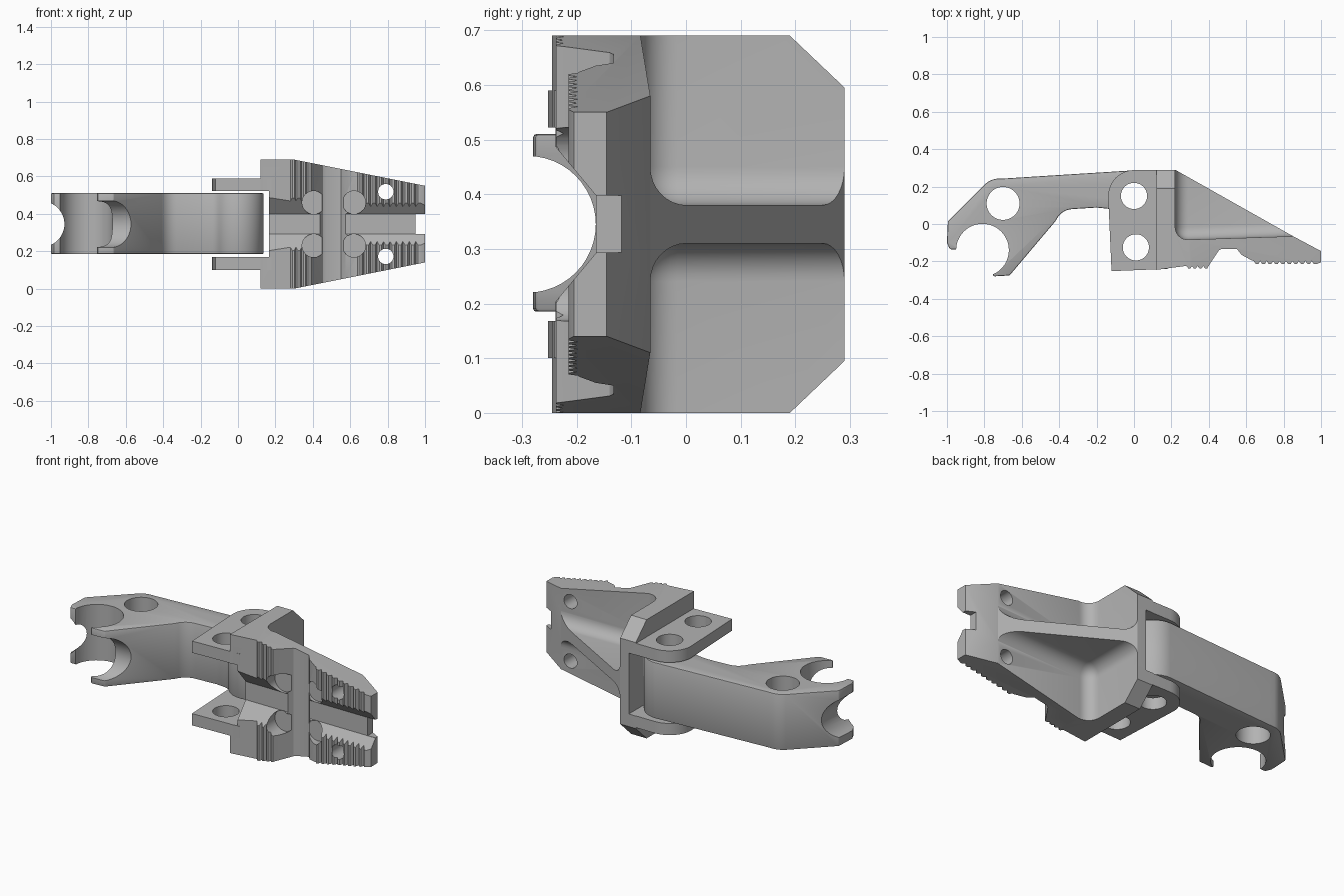
import bpy, bmesh, math
from mathutils import Vector

if "Cube" in bpy.data.objects:
    bpy.data.objects.remove(bpy.data.objects["Cube"])

MID = 0.345  # mirror plane height

grey = bpy.data.materials.new("plain_grey")
grey.use_nodes = True
grey.diffuse_color = (0.45, 0.45, 0.45, 1)
grey.node_tree.nodes["Principled BSDF"].inputs["Base Color"].default_value = grey.diffuse_color


def prism(name, pts, lo, hi, axis="z"):
    """Extrude a 2D outline along an axis: z takes (x, y), y takes (x, z), x takes (y, z)."""
    place = {"z": lambda u, v, w: (u, v, w),
             "y": lambda u, v, w: (u, w, v),
             "x": lambda u, v, w: (w, u, v)}[axis]
    bm = bmesh.new()
    face = bm.faces.new([bm.verts.new(place(u, v, lo)) for u, v in pts])
    new = bmesh.ops.extrude_face_region(bm, geom=[face])["geom"]
    shift = Vector(place(0, 0, hi - lo))
    bmesh.ops.translate(bm, vec=shift, verts=[g for g in new if isinstance(g, bmesh.types.BMVert)])
    bmesh.ops.recalc_face_normals(bm, faces=bm.faces)
    mesh = bpy.data.meshes.new(name)
    bm.to_mesh(mesh)
    bm.free()
    obj = bpy.data.objects.new(name, mesh)
    bpy.context.collection.objects.link(obj)
    mesh.materials.append(grey)
    return obj


def arc(cx, cy, r, start, end, n=12):
    angles = [math.radians(start + (end - start) * i / n) for i in range(n + 1)]
    return [(cx + r * math.cos(a), cy + r * math.sin(a)) for a in angles]


def rod(cx, cy, r, lo, hi, axis="z"):
    return prism("cutter", arc(cx, cy, r, 0, 360 - 7.5, 47), lo, hi, axis)


def flip(pts):
    return [(u, 2 * MID - v) for u, v in pts]


def bake(obj):
    mesh = bpy.data.meshes.new_from_object(obj.evaluated_get(bpy.context.evaluated_depsgraph_get()))
    obj.modifiers.clear()
    obj.data = mesh


def combine(obj, other, operation="DIFFERENCE"):
    mod = obj.modifiers.new("cut", "BOOLEAN")
    mod.operation, mod.solver, mod.object = operation, "EXACT", other
    bake(obj)
    bpy.data.objects.remove(other)


def soften(obj, width, segments):
    mod = obj.modifiers.new("round", "BEVEL")
    mod.width, mod.segments, mod.limit_method = width, segments, "ANGLE"
    bake(obj)


def teeth(x0, x1, y, depth, count):
    step = (x1 - x0) / count
    pts = []
    for i in range(count):
        x = x0 + i * step
        pts += [(x, y + depth), (x + step * 0.35, y), (x + step * 0.7, y)]
    return pts


# Arm: swept outline with a rounded pivot end and a hooked tip
arm = prism("arm", [(-0.75, -0.28), (-0.665, -0.275), (-0.42, 0.015)]
            + arc(-0.325, -0.02, 0.1, 145, 92, 6)
            + [(-0.2, 0.088), (-0.14, 0.082)]
            + arc(0, 0.15, 0.137, 215, 450, 24)
            + [(-0.7, 0.243)] + arc(-0.72, 0.13, 0.113, 95, 130, 5)
            + [(-0.995, 0.015), (-1, -0.1), (-0.985, -0.135),
               (-0.945, -0.135), (-0.81, -0.14)], 0.185, 0.51)
soften(arm, 0.006, 2)
combine(arm, rod(-0.81, -0.14, 0.141, -1, 1))
combine(arm, rod(-0.70, 0.11, 0.088, -1, 1))
combine(arm, rod(0, 0.15, 0.07, -1, 1))
combine(arm, rod(-0.29, MID, 0.125, -0.8, -0.3, "x"))
combine(arm, rod(-1.05, MID, 0.122, -0.4, 0.3, "y"))

# Jaw: outline with toothed gripping face
jaw = prism("jaw", [(0.12, -0.245)] + teeth(0.28, 0.40, -0.238, 0.014, 4)
            + [(0.405, -0.215), (0.455, -0.14), (0.47, -0.133), (0.55, -0.133),
               (0.575, -0.165), (0.63, -0.195)]
            + teeth(0.64, 0.985, -0.215, 0.017, 10)
            + [(1, -0.205), (1, -0.145), (0.85, -0.065), (0.22, 0.29), (0.12, 0.29)],
            0, 2 * MID)

taper = [(0.3, 2 * MID), (1.1, 0.53), (1.1, 1), (0.3, 1)]
chamfer = [(0.19, 2 * MID), (0.29, 0.595), (0.4, 0.49), (0.4, 1), (0.19, 1)]
for side in (lambda p: p, flip):
    # Tapered sides, back corners and rounded pockets beside the web
    combine(jaw, prism("cutter", side(taper), -1, 1, "y"))
    combine(jaw, prism("cutter", side(chamfer), 0, 1, "x"))
    z0, z1 = sorted((side([(0, 0.38)])[0][1], side([(0, 1.2)])[0][1]))
    pocket = prism("cutter", [(0.22, -0.086), (1.5, -0.044), (1.5, 0.8), (0.22, 0.8)], z0, z1)
    soften(pocket, 0.07, 8)
    combine(jaw, pocket)

# Lengthwise groove, end notch and arm slot
groove = [(-0.165, 0.398), (-0.3, 0.56)]
combine(jaw, prism("cutter", groove + flip(groove)[::-1], -1, 2, "x"))
combine(jaw, prism("cutter", [(0.95, 0.293), (1.1, 0.293), (1.1, 0.398), (0.95, 0.398)], -1, 1, "y"))
combine(jaw, prism("cutter", [(0, 0.168), (0.165, 0.168), (0.165, 0.522), (0, 0.522)], -1, 1, "y"))

# Round seats in the gripping face and cross holes near the tip
for sign in (-1, 1):
    for x in (0.405, 0.62):
        combine(jaw, rod(x, MID + sign * 0.115, 0.062, -1, -0.15, "y"))
    combine(jaw, rod(0.79, MID + sign * 0.173, 0.041, -1, 1, "y"))

# Fork tabs holding the arm
for z0, z1 in ((0.1, 0.168), (0.522, 0.59)):
    tab = prism("tab", [(-0.12, -0.252), (0.18, -0.24), (0.18, 0.288)]
                + arc(0, 0.15, 0.138, 90, 180), z0, z1)
    combine(tab, rod(0, 0.15, 0.07, -1, 1))
    combine(tab, rod(0.01, -0.125, 0.07, -1, 1))
    combine(jaw, tab, "UNION")

# Smooth the curved faces, keep edges crisp
bpy.ops.object.select_all(action="DESELECT")
for obj in (arm, jaw):
    obj.select_set(True)
bpy.context.view_layer.objects.active = jaw
bpy.ops.object.shade_smooth_by_angle(angle=math.radians(30))
